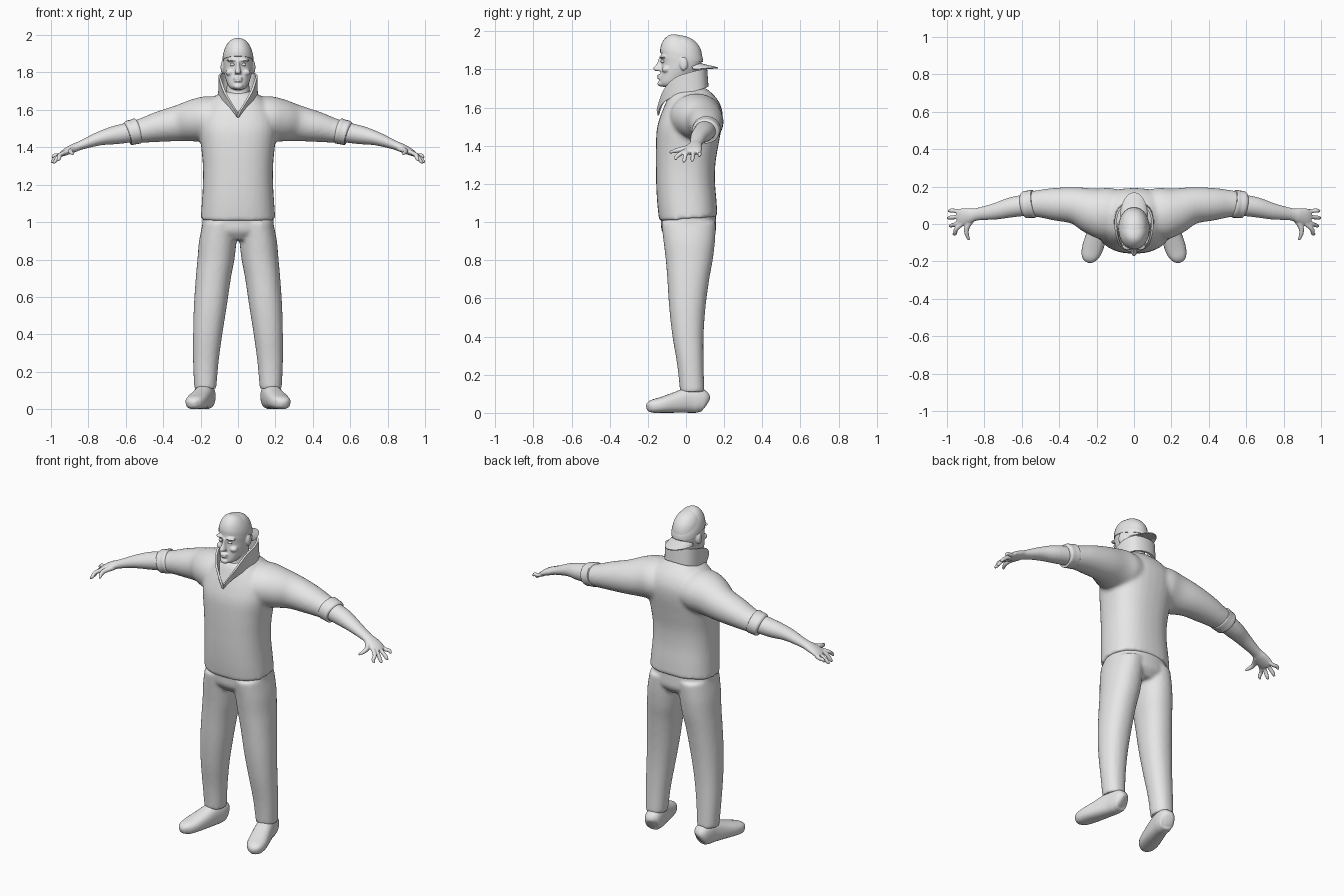
import bpy, bmesh, math
from mathutils import Vector

if "Cube" in bpy.data.objects:
    bpy.data.objects.remove(bpy.data.objects["Cube"])

grey = bpy.data.materials.new("plain_grey")
grey.diffuse_color = (0.8, 0.8, 0.8, 1)
grey.use_nodes = True
grey.node_tree.nodes["Principled BSDF"].inputs["Base Color"].default_value = grey.diffuse_color


def finish(name, bm):
    bmesh.ops.recalc_face_normals(bm, faces=bm.faces[:])
    me = bpy.data.meshes.new(name)
    bm.to_mesh(me)
    bm.free()
    me.materials.append(grey)
    ob = bpy.data.objects.new(name, me)
    bpy.context.collection.objects.link(ob)
    return smooth(ob)


def select(ob):
    bpy.ops.object.select_all(action='DESELECT')
    ob.select_set(True)
    bpy.context.view_layer.objects.active = ob


def smooth(ob):
    select(ob)
    bpy.ops.object.shade_smooth_by_angle(angle=math.radians(50))
    return ob


def spline(rows, steps=4):
    """Catmull-Rom interpolation of equal-length tuples."""
    out = []
    for i in range(len(rows) - 1):
        a, b, c, d = rows[max(i - 1, 0)], rows[i], rows[i + 1], rows[min(i + 2, len(rows) - 1)]
        for s in range(steps):
            t = s / steps
            out.append(tuple(q + 0.5 * t * ((r - p) + t * ((2*p - 5*q + 4*r - w) + t * (3*(q - r) + w - p)))
                             for p, q, r, w in zip(a, b, c, d)))
    return out + [tuple(rows[-1])]


def loft(name, rings, closed=True):
    bm = bmesh.new()
    vs = [[bm.verts.new(p) for p in r] for r in rings]
    n = len(vs[0])
    for a, b in zip(vs, vs[1:]):
        for i in range(n if closed else n - 1):
            j = (i + 1) % n
            bm.faces.new((a[i], a[j], b[j], b[i]))
    if closed:
        bm.faces.new(vs[0])
        bm.faces.new(vs[-1])
    return finish(name, bm)


def unit_ring(n, power):
    for i in range(n):
        c, s = math.cos(2 * math.pi * i / n), math.sin(2 * math.pi * i / n)
        yield (math.copysign(abs(c) ** (2 / power), c), math.copysign(abs(s) ** (2 / power), s))


def stack(name, rows, side=1, power=2.2, tilt=0, n=32):
    """Horizontal sections: z, centre x, half width, front y, back y."""
    rings = []
    for z, cx, rx, yf, yb in spline(rows):
        ring = []
        for u, v in unit_ring(n, power):
            y = (yf + yb) / 2 + v * (yb - yf) / 2
            ring.append((side * (cx + u * rx), y, z + tilt * y))
        rings.append(ring)
    return loft(name, rings)


def tube(name, rows, side=1, power=2.0, n=20, floor=None):
    """Sections along a path: x, y, z, half width, half height."""
    rows = spline(rows)
    pts = [Vector((side * r[0], r[1], r[2])) for r in rows]
    rings = []
    for i, (p, r) in enumerate(zip(pts, rows)):
        t = (pts[min(i + 1, len(pts) - 1)] - pts[max(i - 1, 0)]).normalized()
        across = t.cross(Vector((0, 0, 1))).normalized()
        up = across.cross(t)
        ring = [p + across * u * r[3] + up * v * r[4] for u, v in unit_ring(n, power)]
        if floor is not None:
            for q in ring:
                q.z = max(q.z, floor)
        rings.append(ring)
    return loft(name, rings)


def ball(name, loc, size):
    bm = bmesh.new()
    bmesh.ops.create_uvsphere(bm, u_segments=20, v_segments=12, radius=1)
    for v in bm.verts:
        v.co = Vector(loc) + Vector(a * b for a, b in zip(v.co, size))
    return finish(name, bm)


def blend(name, parts, voxel, rounds):
    """Fuse overlapping parts into one soft surface."""
    select(parts[0])
    for p in parts:
        p.select_set(True)
    bpy.ops.object.join()
    ob = bpy.context.object
    ob.name = name
    m = ob.modifiers.new("fuse", 'REMESH')
    m.mode, m.voxel_size, m.use_smooth_shade = 'VOXEL', voxel, True
    s = ob.modifiers.new("soften", 'SMOOTH')
    s.factor, s.iterations = 0.5, rounds
    for mod in ("fuse", "soften"):
        bpy.ops.object.modifier_apply(modifier=mod)
    return smooth(ob)


def sheet(name, edge_a, edge_b, thick):
    """Thin curved panel between two edges."""
    rings = [[Vector(a).lerp(Vector(b), k / 4) for k in range(5)] for a, b in zip(edge_a, edge_b)]
    ob = loft(name, rings, closed=False)
    m = ob.modifiers.new("thickness", 'SOLIDIFY')
    m.thickness, m.offset = thick, 0
    bpy.ops.object.modifier_apply(modifier="thickness")
    return smooth(ob)


# Pullover: torso and sleeves
parts = [stack("torso", [
    (1.015, 0, .20, -.14, .165), (1.1, 0, .194, -.15, .16), (1.2, 0, .188, -.156, .152),
    (1.3, 0, .188, -.158, .155), (1.4, 0, .197, -.158, .172), (1.5, 0, .21, -.153, .19),
    (1.57, 0, .20, -.133, .19), (1.63, 0, .165, -.108, .165), (1.68, 0, .11, -.085, .12),
    (1.70, 0, .075, -.06, .09)], power=2.4, tilt=.08)]
for s in (-1, 1):
    parts.append(tube("sleeve", [
        (.06, .05, 1.55, .13, .11), (.15, .055, 1.552, .14, .122), (.22, .07, 1.545, .125, .116),
        (.31, .098, 1.53, .10, .098), (.42, .106, 1.51, .088, .082), (.50, .109, 1.492, .075, .068),
        (.56, .106, 1.482, .066, .06)], side=s, n=32))
blend("pullover", parts, .011, 7)

# Collar, open in a V at the front
low = [(0, -.145, 1.56), (.045, -.122, 1.62), (.085, -.06, 1.66), (.10, .02, 1.68), (.075, .09, 1.70), (0, .112, 1.71)]
high = [(.008, -.15, 1.59), (.068, -.118, 1.69), (.092, -.06, 1.755), (.098, .02, 1.785), (.072, .085, 1.80), (0, .105, 1.802)]


def both(half):
    return spline(half + [(-x, y, z) for x, y, z in half[-2::-1]])


sheet("collar", both(low), both(high), .012)

# Trousers: hips and legs
parts = [stack("hips", [(1.07, 0, .186, -.135, .155), (1.0, 0, .19, -.132, .158),
                        (.95, 0, .185, -.126, .156), (.905, 0, .11, -.09, .12)])]
for s in (-1, 1):
    parts.append(stack("leg", [
        (1.0, .095, .093, -.13, .157), (.9, .108, .10, -.118, .152), (.8, .118, .099, -.106, .14),
        (.7, .132, .094, -.098, .122), (.55, .148, .088, -.088, .102), (.4, .162, .078, -.071, .092),
        (.25, .172, .068, -.046, .092), (.11, .175, .059, -.031, .097)], side=s))
blend("trousers", parts, .01, 5)

for s, label in ((-1, "right"), (1, "left")):
    # Rolled cuff
    tube(label + "_cuff", [(.53, .109, 1.49, .066, .06), (.537, .108, 1.488, .075, .069), (.56, .106, 1.482, .073, .067),
                           (.585, .103, 1.477, .072, .066), (.592, .102, 1.475, .06, .056)], side=s, n=24)
    # Forearm, palm, fingers and thumb
    hand = [tube("forearm", [
        (.54, .107, 1.486, .058, .055), (.65, .09, 1.467, .054, .05), (.74, .068, 1.447, .044, .037),
        (.84, .052, 1.411, .033, .024), (.88, .044, 1.395, .041, .023), (.92, .036, 1.376, .047, .019),
        (.945, .033, 1.362, .042, .013)], side=s, n=24)]
    for y0, ym, tip in ((.0, -.03, (.968, -.055, 1.327)), (.022, .0, (.988, -.012, 1.314)),
                        (.045, .037, (.997, .03, 1.318)), (.064, .07, (.993, .068, 1.343))):
        hand.append(tube("finger", [(.92, y0, 1.376, .012, .012), (.953, ym, 1.358, .0115, .0115),
                                    (tip[0] - .012, tip[1] + .004, tip[2] + .014, .0105, .0105),
                                    (*tip, .006, .006)], side=s, n=12))
    hand.append(tube("thumb", [(.865, .03, 1.393, .018, .016), (.892, -.015, 1.383, .015, .014),
                               (.895, -.05, 1.375, .012, .012), (.882, -.085, 1.365, .007, .007)], side=s, n=12))
    blend(label + "_arm", hand, .0045, 2)
    # Shoe, turned outwards
    tube(label + "_shoe", [
        (.163, .106, .05, .022, .03), (.166, .095, .056, .042, .054), (.17, .06, .066, .05, .066),
        (.18, .01, .066, .051, .066), (.2, -.06, .053, .055, .053), (.222, -.13, .041, .056, .041),
        (.237, -.175, .034, .045, .034), (.243, -.198, .028, .025, .022), (.245, -.205, .026, .008, .008)],
        side=s, power=2.5, n=24, floor=0)

# Head with neck, brow, nose, lips, chin and ears
parts = [
    stack("skull", [
        (1.979, 0, .012, -.055, -.025), (1.97, 0, .036, -.085, .01), (1.95, 0, .058, -.11, .045),
        (1.915, 0, .073, -.126, .073), (1.87, 0, .079, -.132, .085), (1.83, 0, .078, -.128, .08),
        (1.80, 0, .075, -.13, .066), (1.765, 0, .066, -.136, .035), (1.735, 0, .055, -.139, -.005),
        (1.716, 0, .04, -.135, -.04), (1.708, 0, .02, -.118, -.065)], power=2.1),
    stack("neck", [(1.57, 0, .075, -.10, .08), (1.66, 0, .064, -.075, .068), (1.74, 0, .06, -.06, .06),
                   (1.80, 0, .06, -.06, .06)]),
    stack("nose", [(1.862, 0, .009, -.142, -.10), (1.83, 0, .011, -.154, -.10), (1.805, 0, .017, -.173, -.10),
                   (1.792, 0, .018, -.163, -.10)], n=16),
    ball("upper_lip", (0, -.138, 1.768), (.026, .015, .007)),
    ball("lower_lip", (0, -.138, 1.755), (.023, .014, .007)),
    ball("chin", (0, -.13, 1.726), (.026, .02, .016)),
]
for s in (-1, 1):
    parts.append(ball("brow", (s * .033, -.121, 1.866), (.03, .02, .008)))
    parts.append(ball("cheek", (s * .043, -.105, 1.80), (.024, .022, .018)))
    parts.append(ball("ear", (s * .083, -.012, 1.828), (.01, .021, .034)))
    ball("eye", (s * .031, -.122, 1.842), (.013, .011, .008))
blend("head", parts, .005, 3)

# Close-fitting cap worn backwards, with its brim at the back
stack("cap", [(1.858, 0, .083, -.135, .089), (1.885, 0, .081, -.134, .086), (1.92, 0, .071, -.122, .068),
              (1.95, 0, .053, -.10, .035), (1.966, 0, .032, -.078, .004), (1.972, 0, .01, -.055, -.025)],
      tilt=-.22, power=2.1)
inner, outer = [], []
for i in range(17):
    a = (i / 8 - 1) * math.pi / 2
    inner.append((.068 * math.sin(a), .03 + .045 * math.cos(a), 1.815 + .015 * math.cos(a)))
    outer.append((.072 * math.sin(a), .04 + .128 * math.cos(a), 1.80 + .008 * math.cos(a)))
sheet("cap_brim", inner, outer, .006)
